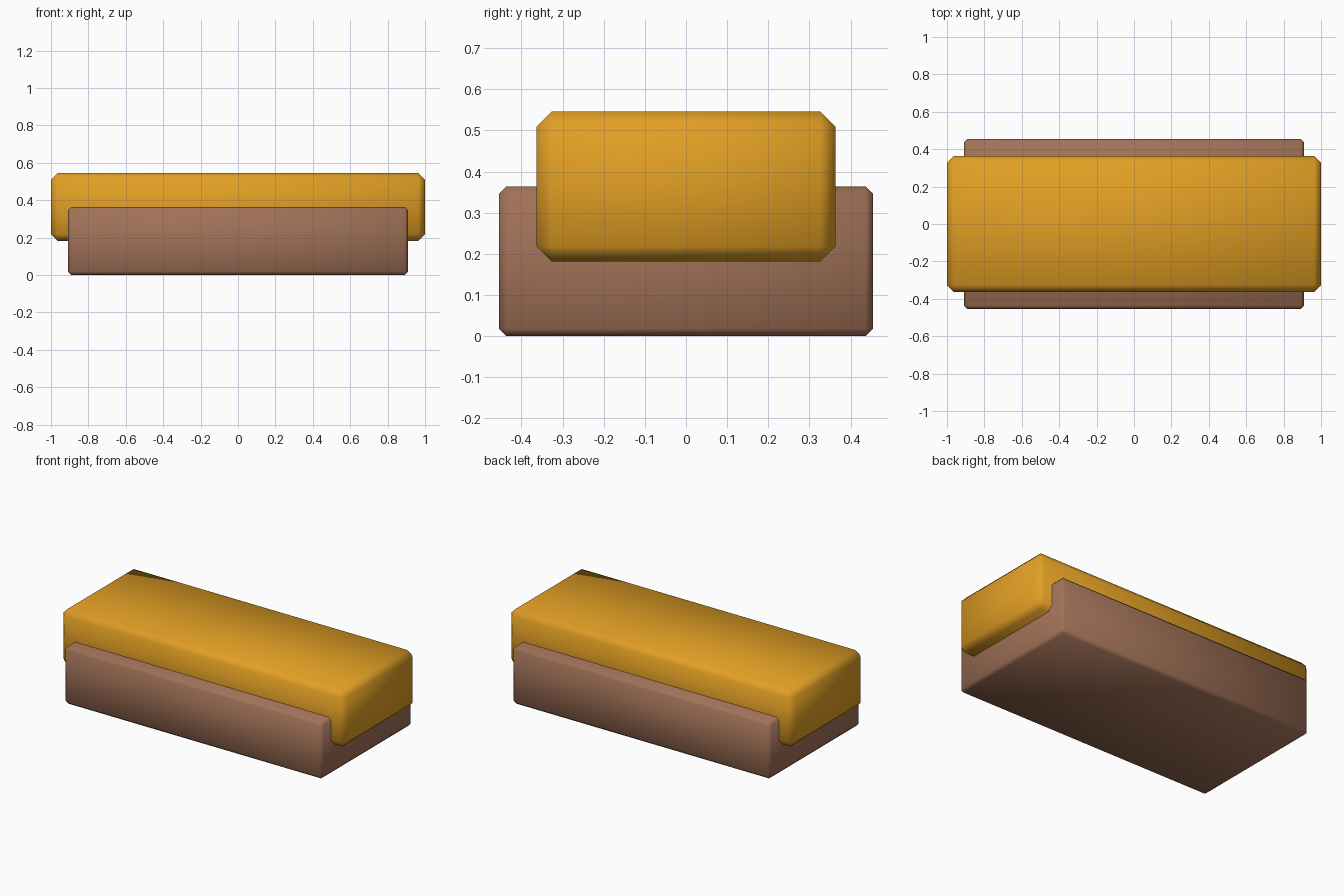
import bpy

if "Cube" in bpy.data.objects:
    bpy.data.objects.remove(bpy.data.objects["Cube"])


def material(name, colour):
    m = bpy.data.materials.new(name)
    m.diffuse_color = (*colour, 1)
    m.use_nodes = True
    m.node_tree.nodes["Principled BSDF"].inputs["Base Color"].default_value = m.diffuse_color
    return m


def chamfered_box(name, size, z_base, chamfer, mat):
    bpy.ops.mesh.primitive_cube_add(size=1, location=(0, 0, z_base + size[2] / 2))
    ob = bpy.context.object
    ob.name = name
    ob.scale = size
    bpy.ops.object.transform_apply(location=False, rotation=False, scale=True)
    ob.data.materials.append(mat)
    # single-segment chamfer, shaded smooth for a soft look
    bev = ob.modifiers.new("chamfer", 'BEVEL')
    bev.width = chamfer
    bev.segments = 1
    bev.limit_method = 'NONE'
    bpy.ops.object.shade_smooth()
    return ob


brown = material("brown", (0.36, 0.168, 0.098))
gold = material("gold", (0.76, 0.35, 0.018))

# Wide lower block
chamfered_box("base", (1.818, 0.909, 0.3636), 0, 0.0182, brown)
# Longer, narrower block sunk into the base
chamfered_box("top_block", (2.0, 0.7273, 0.3636), 0.1818, 0.0364, gold)
